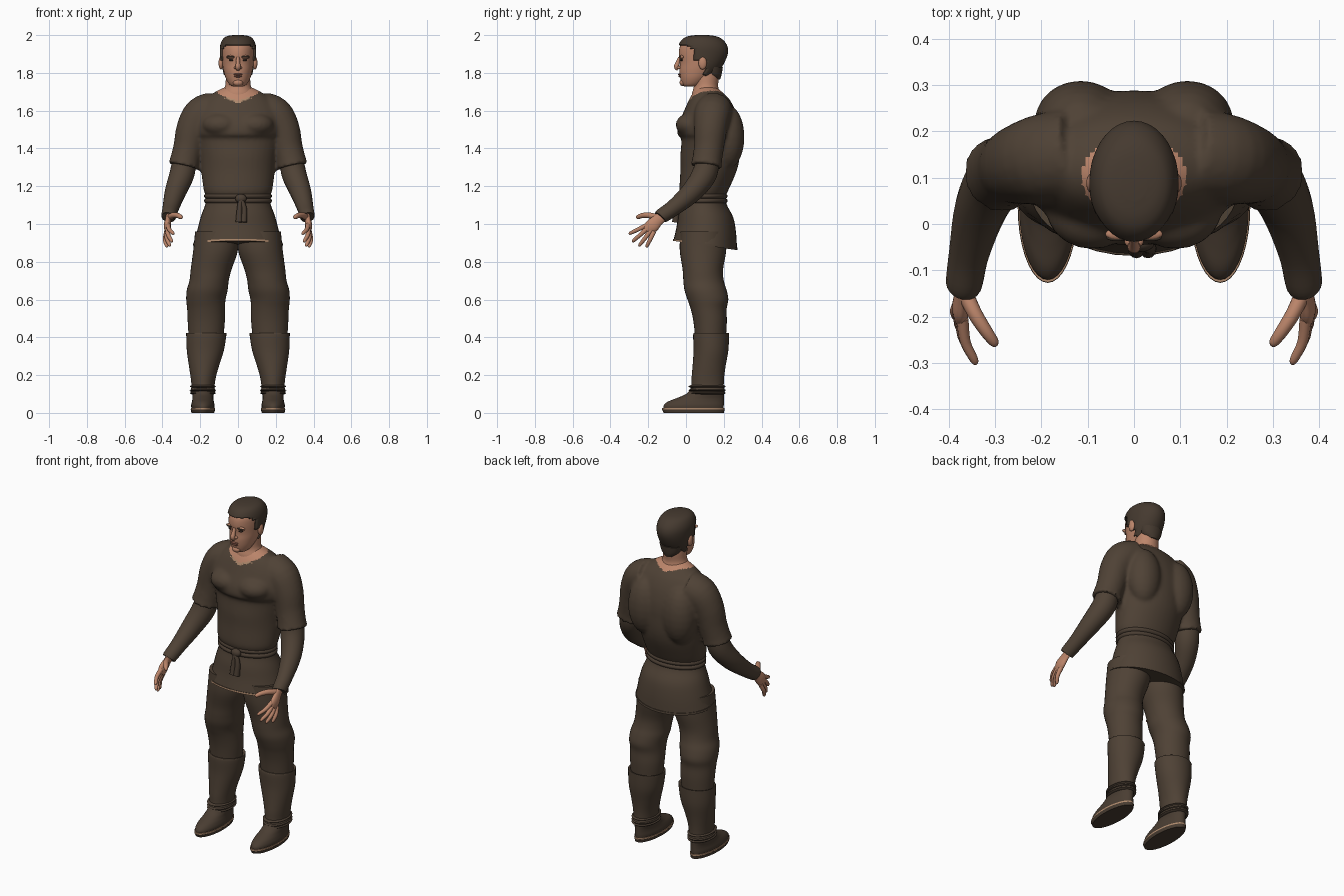
import bpy, bmesh, math
from mathutils import Vector

if "Cube" in bpy.data.objects:
    bpy.data.objects.remove(bpy.data.objects["Cube"])


def material(name, rgb):
    m = bpy.data.materials.new(name)
    m.use_nodes = True
    m.diffuse_color = (*rgb, 1)
    bsdf = m.node_tree.nodes["Principled BSDF"]
    bsdf.inputs["Base Color"].default_value = (*rgb, 1)
    bsdf.inputs["Roughness"].default_value = 0.9
    return m


CLOTH = material("brown_cloth", (0.078, 0.054, 0.036))
LEATHER = material("brown_leather", (0.068, 0.047, 0.032))
SKIN = material("skin", (0.50, 0.235, 0.145))
HAIR = material("dark_hair", (0.06, 0.042, 0.029))
TRIM = material("frayed_tan_trim", (0.42, 0.25, 0.15))
LIP = material("lips", (0.28, 0.11, 0.075))
EYE = material("dark_eyes", (0.03, 0.02, 0.015))


def smooth_rows(rows, steps):
    """Catmull-Rom interpolation of equal-length tuples."""
    out = []
    for i in range(len(rows) - 1):
        a, b, c, d = (rows[max(i - 1, 0)], rows[i], rows[i + 1],
                      rows[min(i + 2, len(rows) - 1)])
        for s in range(steps):
            t = s / steps
            out.append([q + t * (r - p) / 2 + t * t * (p - 2.5 * q + 2 * r - s_ / 2)
                        + t ** 3 * (1.5 * (q - r) + (s_ - p) / 2)
                        for p, q, r, s_ in zip(a, b, c, d)])
    return out + [list(rows[-1])]


def skin_rings(bm, rings):
    loops = [[bm.verts.new(p) for p in ring] for ring in rings]
    for a, b in zip(loops, loops[1:]):
        for i in range(len(a)):
            j = (i + 1) % len(a)
            bm.faces.new((a[i], a[j], b[j], b[i]))
    bm.faces.new(loops[0][::-1])
    bm.faces.new(loops[-1])


def add_loft(bm, rows, grow=0, n=36, steps=4):
    """Rows are (z, front y, back y, half width, centre x)."""
    rings = []
    for z, y0, y1, rx, cx in smooth_rows(rows, steps):
        cy, ry = (y0 + y1) / 2, abs(y1 - y0) / 2 + grow
        rings.append([Vector((cx + (abs(rx) + grow) * math.cos(k), cy + ry * math.sin(k), z))
                      for k in (2 * math.pi * i / n for i in range(n))])
    skin_rings(bm, rings)


def add_tube(bm, rows, flat=1, side=1, n=20, steps=4):
    """Rows are (x, y, z, radius); rings stand square to the path."""
    pts = smooth_rows(rows, steps)
    rings = []
    for i, (x, y, z, r) in enumerate(pts):
        a, b = pts[max(i - 1, 0)], pts[min(i + 1, len(pts) - 1)]
        t = (Vector(b[:3]) - Vector(a[:3])).normalized()
        u = Vector((1, 0, 0)) if abs(t.x) < 0.85 else Vector((0, 0, 1))
        u = (u - t * u.dot(t)).normalized()
        v = t.cross(u)
        ring = [Vector((x, y, z)) + r * (u * math.cos(k) * flat + v * math.sin(k))
                for k in (2 * math.pi * j / n for j in range(n))]
        rings.append([Vector((p.x * side, p.y, p.z)) for p in ring])
    skin_rings(bm, rings)


def add_ball(bm, centre, size):
    vs = bmesh.ops.create_uvsphere(bm, u_segments=20, v_segments=12, radius=1)["verts"]
    for v in vs:
        v.co = Vector([c + s * p for c, s, p in zip(centre, size, v.co)])


def finish(bm, name, *mats, mirror=False):
    bmesh.ops.recalc_face_normals(bm, faces=bm.faces[:])
    me = bpy.data.meshes.new(name)
    bm.to_mesh(me)
    bm.free()
    ob = bpy.data.objects.new(name, me)
    bpy.context.collection.objects.link(ob)
    for m in mats:
        me.materials.append(m)
    shade(me)
    if mirror:
        ob.modifiers.new("both_sides", "MIRROR")
    return ob


def shade(me):
    for p in me.polygons:
        p.use_smooth = True
    me.set_sharp_from_angle(angle=math.radians(50))


def loft(name, rows, *mats, mirror=False, **kw):
    bm = bmesh.new()
    add_loft(bm, rows, **kw)
    return finish(bm, name, *mats, mirror=mirror)


def tube(name, rows, mat, mirror=False, **kw):
    bm = bmesh.new()
    add_tube(bm, rows, **kw)
    return finish(bm, name, mat, mirror=mirror)


def ball(name, centre, size, mat, mirror=False):
    bm = bmesh.new()
    add_ball(bm, centre, size)
    return finish(bm, name, mat, mirror=mirror)


# Shirt: torso, shoulder blades and short sleeves fused into one skin
bm = bmesh.new()
add_loft(bm, [(1.12, -.02, .205, .165, 0), (1.15, -.025, .21, .17, 0), (1.18, -.035, .225, .182, 0),
              (1.28, -.03, .268, .195, 0), (1.36, -.03, .285, .205, 0), (1.45, -.025, .288, .225, 0),
              (1.475, -.046, .288, .232, 0), (1.53, -.04, .282, .24, 0), (1.60, -.01, .262, .225, 0),
              (1.66, .017, .23, .18, 0), (1.70, .04, .19, .12, 0), (1.725, .06, .16, .07, 0)])
for s in (1, -1):
    add_ball(bm, (s * .115, .22, 1.46), (.10, .09, .17))
    add_ball(bm, (s * .09, .03, 1.525), (.10, .085, .065))
    add_tube(bm, [(.13, .15, 1.60, .10), (.195, .14, 1.575, .098), (.24, .13, 1.50, .088),
                  (.262, .122, 1.41, .080), (.28, .112, 1.34, .079), (.288, .108, 1.305, .084)], side=s)
shirt = finish(bm, "shirt", CLOTH, SKIN, TRIM)
remesh = shirt.modifiers.new("fuse", "REMESH")
remesh.mode, remesh.voxel_size = "VOXEL", 0.01
relax = shirt.modifiers.new("relax", "SMOOTH")
relax.factor, relax.iterations = 0.5, 6
bpy.context.view_layer.update()
graph = bpy.context.evaluated_depsgraph_get()
fused = bpy.data.meshes.new_from_object(shirt.evaluated_get(graph))
shirt.modifiers.clear()
shirt.data = fused
fused.materials.clear()
for m in (CLOTH, SKIN, TRIM):
    fused.materials.append(m)
for p in fused.polygons:
    c = p.center
    above = c.z - (1.652 + 0.35 * abs(c.x) + 0.2 * max(0, c.y - .05))
    p.material_index = 1 if above > 0 else 2 if above > -.012 and c.y < .03 and abs(c.x) < .11 else 0
shade(fused)

# Skirt of the tunic, hem dipping towards the back
SKIRT = [(.905, -.066, .27, .235, 0), (.98, -.05, .265, .215, 0), (1.05, -.04, .25, .195, 0),
         (1.11, -.025, .215, .172, 0), (1.16, -.02, .205, .165, 0)]


def dip(ob):
    for v in ob.data.vertices:
        v.co.z -= 0.14 * v.co.y * (1.16 - v.co.z) / 0.25


dip(loft("tunic_skirt", SKIRT, CLOTH))
hem = loft("hem_trim", [(.901, -.067, .271, .236, 0), (.912, -.066, .27, .235, 0)], TRIM, CLOTH,
           grow=.002, steps=1)
for p in hem.data.polygons:
    p.material_index = 0 if p.center.y < .02 and len(p.vertices) == 4 else 1
dip(hem)

# Belt of two strands, knot and hanging ends
for z in (1.123, 1.148):
    loft("belt_strand", [(z - .015, -.02, .206, .166, 0), (z - .009, -.03, .216, .176, 0),
                         (z, -.034, .22, .18, 0), (z + .009, -.03, .216, .176, 0),
                         (z + .015, -.02, .206, .166, 0)], LEATHER, steps=2)
ball("belt_knot", (.015, -.04, 1.135), (.03, .02, .024), LEATHER)
for x in (.0, .025):
    tube("belt_end", [(.015, -.045, 1.135, .012), (x + .008, -.05, 1.08, .014), (x + .005, -.056, 1.01, .018)],
         LEATHER, n=12)

# Arms in long undersleeves
tube("forearm_sleeve", [(.28, .115, 1.37, .06), (.295, .10, 1.27, .066), (.33, .035, 1.175, .057),
                        (.355, -.06, 1.09, .044), (.366, -.125, 1.045, .040), (.368, -.135, 1.037, .036)],
     CLOTH, mirror=True)

# Hands
tube("palm", [(.366, -.115, 1.05, .028), (.37, -.15, 1.02, .031), (.374, -.18, .99, .037),
              (.372, -.205, .965, .028)], SKIN, flat=.5, mirror=True)
tube("thumb", [(.368, -.14, 1.03, .018), (.345, -.19, 1.045, .016), (.32, -.23, 1.045, .014),
               (.302, -.255, 1.036, .011), (.296, -.262, 1.033, .004)], SKIN, n=10, mirror=True)
fingers = {"index": ((.370, -.205, .995), (.342, -.303, .947)), "middle": ((.373, -.20, .98), (.35, -.285, .905)),
           "ring": ((.375, -.185, .967), (.362, -.25, .882)), "little": ((.378, -.17, .96), (.378, -.21, .876))}
for label, (a, b) in fingers.items():
    a, b = Vector(a), Vector(b)
    mid = (a + b) / 2 + Vector((.008, 0, 0))
    near = a.lerp(b, .9)
    tube(label + "_finger", [(*a, .013), (*mid, .0115), (*near, .009), (*b, .003)], SKIN, n=10, mirror=True)

# Trousers, gaiters and shoes
loft("trouser_leg", [(.96, -.03, .21, .112, .115), (.86, -.033, .213, .118, .119), (.76, -.018, .196, .108, .142),
                     (.70, -.014, .20, .104, .153), (.65, -.008, .215, .108, .163), (.60, .008, .224, .104, .17),
                     (.55, .025, .215, .100, .169), (.48, .04, .216, .098, .168), (.38, .05, .21, .09, .17)],
     CLOTH, mirror=True)
loft("gaiter", [(.415, .06, .21, .092, .168), (.424, .044, .226, .104, .168), (.41, .038, .228, .106, .168),
                (.33, .04, .224, .098, .173), (.25, .035, .21, .08, .18), (.19, .03, .202, .067, .184),
                (.14, .028, .20, .061, .185), (.115, .018, .206, .066, .186), (.105, .03, .19, .055, .186)],
     CLOTH, mirror=True)
for z in (.105, .12, .14):
    loft("ankle_lace", [(z - .007, .025, .20, .058, .186), (z, .012, .211, .07, .186),
                        (z + .007, .025, .20, .058, .186)], LEATHER, steps=2, mirror=True)
loft("shoe", [(.02, -.12, .198, .06, .186), (.04, -.118, .20, .062, .186), (.06, -.095, .20, .058, .186),
              (.078, -.05, .20, .055, .186), (.10, .0, .20, .056, .186), (.13, .03, .195, .056, .186)],
     LEATHER, mirror=True)
loft("shoe_welt", [(.018, -.126, .203, .064, .186), (.027, -.126, .203, .064, .186)], TRIM, steps=1, mirror=True)
loft("shoe_sole", [(0, -.118, .20, .06, .186), (.018, -.127, .204, .065, .186)], LEATHER, steps=1, mirror=True)

# Neck and head
loft("neck", [(1.64, .03, .18, .10, 0), (1.69, .032, .18, .088, 0), (1.73, .042, .17, .068, 0),
              (1.78, .04, .175, .064, 0), (1.83, .05, .175, .06, 0)], SKIN)
HEAD = [(1.727, -.005, .05, .022, 0), (1.737, -.02, .085, .044, 0), (1.77, -.03, .125, .064, 0),
        (1.81, -.035, .165, .076, 0), (1.85, -.033, .192, .083, 0), (1.90, -.038, .212, .087, 0),
        (1.94, -.032, .21, .086, 0), (1.97, -.012, .185, .073, 0), (1.986, .02, .15, .05, 0),
        (1.992, .06, .11, .018, 0)]
loft("head", HEAD, SKIN, steps=6)

# Cropped hair: grown head shell kept above a stepped hairline
bm = bmesh.new()
add_loft(bm, HEAD, grow=.009, steps=6)
for v in bm.verts:
    v.co.z += .008 * max(0, min(1, (v.co.z - 1.93) / .05))


def bare(f):
    c = f.calc_center_median()
    line = 1.95 if c.y < .015 else 1.925 if c.y < .035 else 1.865 if c.y < .10 else 1.785
    return c.z < line


bmesh.ops.delete(bm, geom=[f for f in bm.faces if bare(f)], context="FACES")
hair = finish(bm, "hair", HAIR)
thick = hair.modifiers.new("thickness", "SOLIDIFY")
thick.thickness = .01
loft("nape_hair", [(1.765, .14, .18, .025, 0), (1.79, .10, .188, .055, 0), (1.83, .09, .195, .068, 0)], HAIR)

# Face
tube("nose", [(0, -.032, 1.882, .009), (0, -.043, 1.855, .011), (0, -.05, 1.833, .014),
              (0, -.04, 1.82, .012)], SKIN, n=14)
ball("nostril_wing", (.012, -.036, 1.828), (.009, .012, .008), SKIN, mirror=True)
ball("brow_ridge", (.034, -.022, 1.884), (.028, .013, .01), SKIN, mirror=True)
ball("eyebrow", (.036, -.029, 1.885), (.024, .008, .005), HAIR, mirror=True)
ball("eye", (.034, -.023, 1.868), (.014, .008, .006), EYE, mirror=True)
ball("upper_lip", (0, -.033, 1.792), (.024, .009, .005), LIP)
ball("lower_lip", (0, -.031, 1.782), (.02, .009, .006), LIP)
ball("chin", (0, -.016, 1.748), (.026, .018, .018), SKIN)
ball("ear", (.09, .088, 1.852), (.013, .022, .034), SKIN, mirror=True)
